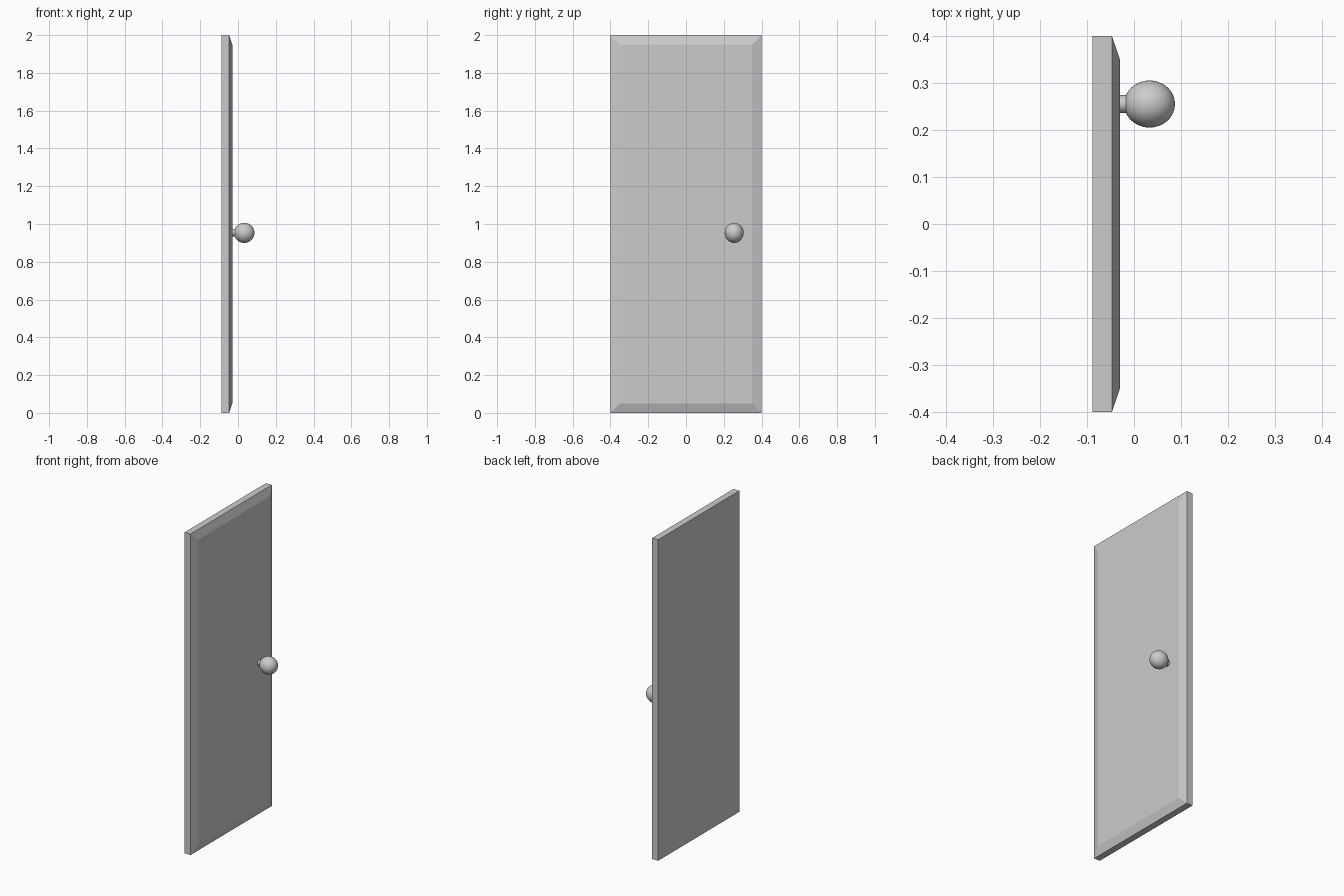
import bpy, bmesh, math

if "Cube" in bpy.data.objects:
    bpy.data.objects.remove(bpy.data.objects["Cube"])

BACK, EDGE, FRONT = -0.088, -0.047, -0.03
W, H, INSET = 0.8, 2.0, 0.05
KNOB = (0.033, 0.255, 0.953)

# Door slab with a sloped border around its raised front face
bm = bmesh.new()
def ring(x, inset):
    y, lo, hi = W / 2 - inset, inset, H - inset
    return [bm.verts.new((x, a, b)) for a, b in ((-y, lo), (y, lo), (y, hi), (-y, hi))]

rings = [ring(BACK, 0), ring(EDGE, 0), ring(FRONT, INSET)]
for a, b in zip(rings, rings[1:]):
    for i in range(4):
        j = (i + 1) % 4
        bm.faces.new((a[i], a[j], b[j], b[i]))
bm.faces.new(rings[0])
bm.faces.new(rings[-1])
bmesh.ops.recalc_face_normals(bm, faces=bm.faces)
mesh = bpy.data.meshes.new("door_panel")
bm.to_mesh(mesh)
bm.free()
bpy.context.collection.objects.link(bpy.data.objects.new("door_panel", mesh))

# Knob stem
x0, x1 = FRONT - 0.005, -0.005
bpy.ops.mesh.primitive_cylinder_add(vertices=32, radius=0.019, depth=x1 - x0,
    location=((x0 + x1) / 2, KNOB[1], KNOB[2]), rotation=(0, math.pi / 2, 0))
bpy.context.object.name = "knob_stem"
bpy.ops.object.shade_smooth_by_angle()

# Slightly flattened ball knob
bpy.ops.mesh.primitive_uv_sphere_add(segments=48, ring_count=24, radius=1, location=KNOB)
knob = bpy.context.object
knob.name = "door_knob"
knob.scale = (0.054, 0.05, 0.053)
bpy.ops.object.transform_apply(location=False, rotation=False, scale=True)
bpy.ops.object.shade_smooth_by_angle()
